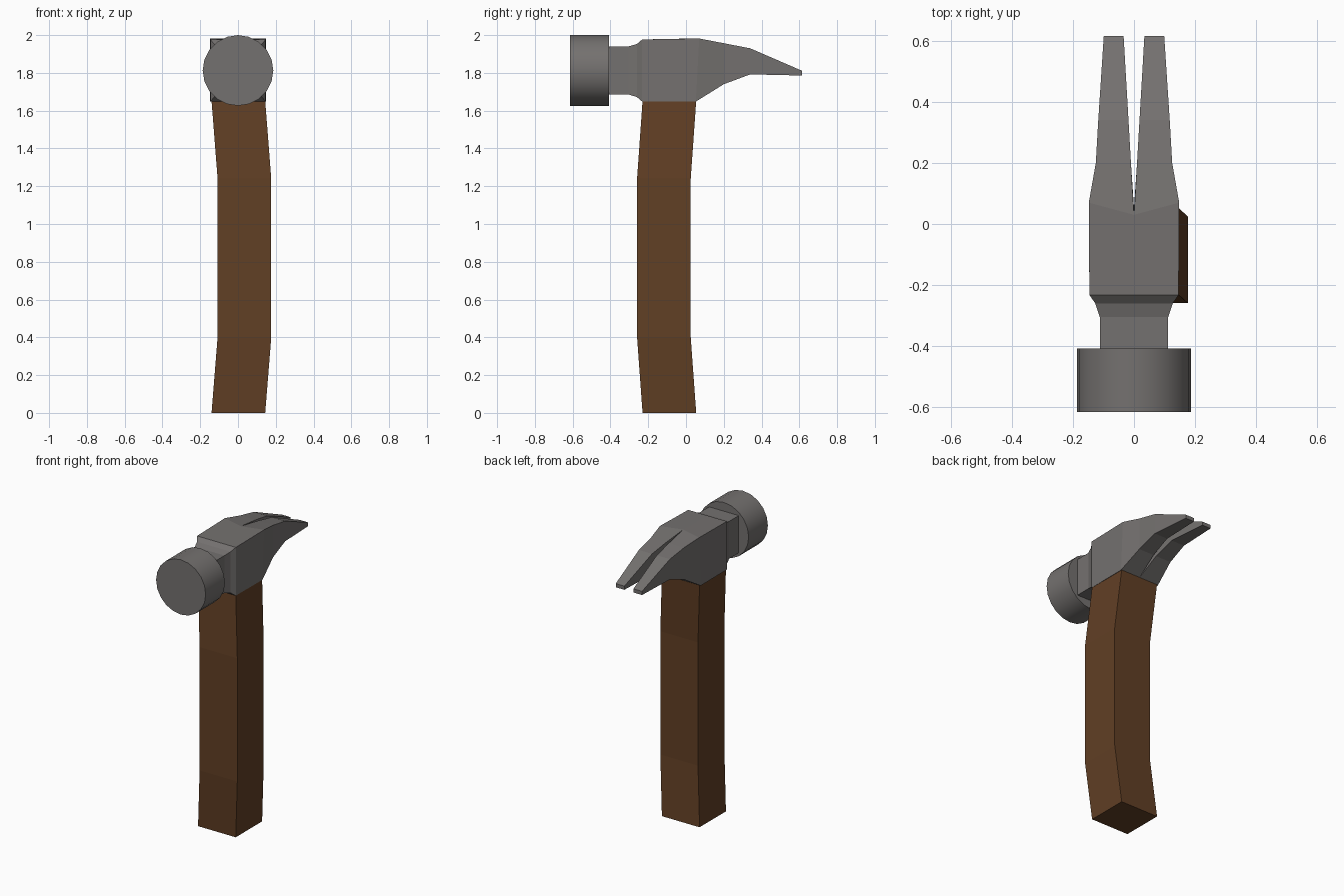
import bpy, bmesh, math
from mathutils import Matrix

if "Cube" in bpy.data.objects:
    bpy.data.objects.remove(bpy.data.objects["Cube"])


def material(name, rgb):
    m = bpy.data.materials.new(name)
    m.diffuse_color = (*rgb, 1)
    m.use_nodes = True
    m.node_tree.nodes["Principled BSDF"].inputs["Base Color"].default_value = m.diffuse_color
    return m


def finish(bm, name, mat):
    me = bpy.data.meshes.new(name)
    bm.to_mesh(me)
    bm.free()
    me.materials.append(mat)
    ob = bpy.data.objects.new(name, me)
    bpy.context.collection.objects.link(ob)
    return ob


def loft(sections):
    """Skin a list of four-point sections and cap both ends."""
    bm = bmesh.new()
    rings = [[bm.verts.new(p) for p in s] for s in sections]
    for a, b in zip(rings, rings[1:]):
        for i in range(4):
            j = (i + 1) % 4
            bm.faces.new((a[i], a[j], b[j], b[i]))
    bm.faces.new(rings[0])
    bm.faces.new(rings[-1])
    bmesh.ops.recalc_face_normals(bm, faces=bm.faces)
    return bm


steel = material("grey steel", (0.175, 0.165, 0.160))
wood = material("brown wood", (0.120, 0.050, 0.018))

# Handle: square bar whose middle is shifted sideways
r = 0.142
handle = []
for z, cx, cy in [(0, 0.002, -0.088), (0.4, 0.034, -0.117),
                  (1.24, 0.034, -0.117), (1.652, 0.002, -0.088)]:
    handle.append([(cx - r, cy - r, z), (cx + r, cy - r, z),
                   (cx + r, cy + r, z), (cx - r, cy + r, z)])
finish(loft(handle), "handle", wood)

# Neck, body and claw: one half, mirrored
# y bottom, y top outer, y top inner, x inner, x outer, z bottom, z top
rows = [
    (-0.42, -0.42, -0.42, 0, 0.112, 1.686, 1.940),
    (-0.305, -0.305, -0.305, 0, 0.112, 1.686, 1.940),
    (-0.26, -0.26, -0.26, 0, 0.127, 1.672, 1.953),
    (-0.232, -0.232, -0.232, 0, 0.146, 1.648, 1.977),
    (0.052, 0.07, 0.03, 0, 0.148, 1.648, 1.982),
    (0.20, 0.20, 0.20, 0.010, 0.125, 1.740, 1.957),
    (0.34, 0.34, 0.34, 0.018, 0.117, 1.792, 1.930),
    (0.615, 0.615, 0.615, 0.034, 0.099, 1.786, 1.811),
]
bm = loft([[(xi, yb, zb), (xo, yb, zb), (xo, yo, zt), (xi, yi, zt)]
           for yb, yo, yi, xi, xo, zb, zt in rows])
inner = [f for f in bm.faces if all(v.co.x < 1e-4 for v in f.verts)]
bmesh.ops.delete(bm, geom=inner, context='FACES')
head = finish(bm, "head_and_claw", steel)
head.modifiers.new("mirror", 'MIRROR').use_axis[0] = True

# Striking face: round disc
bm = bmesh.new()
bmesh.ops.create_cone(bm, cap_ends=True, segments=20, radius1=0.187,
                      radius2=0.187, depth=0.207)
bm.transform(Matrix.Translation((0, -0.5115, 1.813)) @
             Matrix.Rotation(math.pi / 2, 4, 'X'))
disc = finish(bm, "striking_face", steel)
bpy.context.view_layer.objects.active = disc
disc.select_set(True)
bpy.ops.object.shade_smooth_by_angle(angle=math.radians(30))
